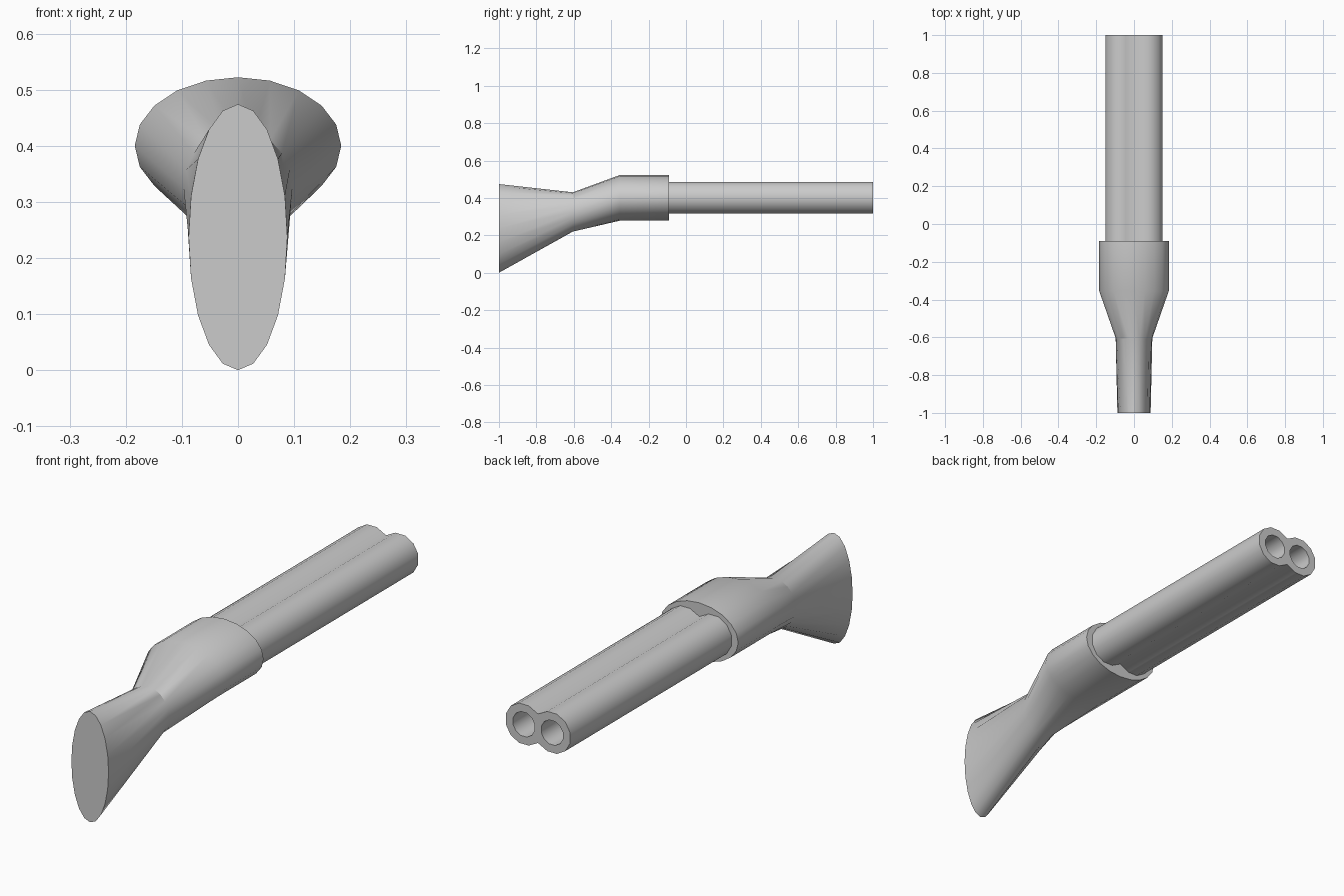
import bpy, bmesh, math

if "Cube" in bpy.data.objects:
    bpy.data.objects.remove(bpy.data.objects["Cube"])


def loft(name, rings, cap_first, cap_last, skip_centre=False, smooth=30):
    """Skin a list of equal-length point rings and optionally cap the ends."""
    bm = bmesh.new()
    loops = [[bm.verts.new(p) for p in ring] for ring in rings]
    n = len(loops[0])
    for a, b in zip(loops, loops[1:]):
        for i in range(n):
            j = (i + 1) % n
            quad = [a[i], a[j], b[j], b[i]]
            # leave the mirror plane open
            if skip_centre and all(abs(v.co.x) < 1e-5 for v in quad):
                continue
            bm.faces.new(quad)
    if cap_first:
        bm.faces.new(loops[0])
    if cap_last:
        bm.faces.new(loops[-1])
    bmesh.ops.recalc_face_normals(bm, faces=bm.faces)
    mesh = bpy.data.meshes.new(name)
    bm.to_mesh(mesh)
    bm.free()
    obj = bpy.data.objects.new(name, mesh)
    bpy.context.collection.objects.link(obj)
    bpy.ops.object.select_all(action='DESELECT')
    obj.select_set(True)
    bpy.context.view_layer.objects.active = obj
    bpy.ops.object.shade_smooth_by_angle(angle=math.radians(smooth))
    return obj


def ellipse(y, cx, cz, rx, rz, sides, turn=0.0):
    angles = [turn + 2 * math.pi * i / sides for i in range(sides)]
    return [(cx + rx * math.cos(a), y, cz + rz * math.sin(a)) for a in angles]


# Stock and receiver: elliptical sections (y, centre z, half width, half height)
sections = [
    (-1.00, 0.237, 0.088, 0.237),
    (-0.605, 0.325, 0.097, 0.105),
    (-0.355, 0.400, 0.184, 0.122),
    (-0.09, 0.400, 0.184, 0.122),
]
loft("stock", [ellipse(y, 0, cz, rx, rz, 20) for y, cz, rx, rz in sections],
     True, True)

# Twin barrels: one hollow half, flattened against the centre and mirrored
CX, CZ, TURN = 0.067, 0.401, math.radians(15)


def outer(y):
    return [(x if x > 0.01 else 0.0, y, z)
            for x, y, z in ellipse(y, CX, CZ, 0.088, 0.088, 12, TURN)]


def bore(y):
    return ellipse(y, CX, CZ, 0.053, 0.053, 12, TURN)


barrels = loft("barrels", [outer(-0.11), outer(1.0), bore(1.0), bore(-0.08)],
               False, True, skip_centre=True, smooth=40)
mirror = barrels.modifiers.new("mirror", 'MIRROR')
mirror.use_axis = (True, False, False)
